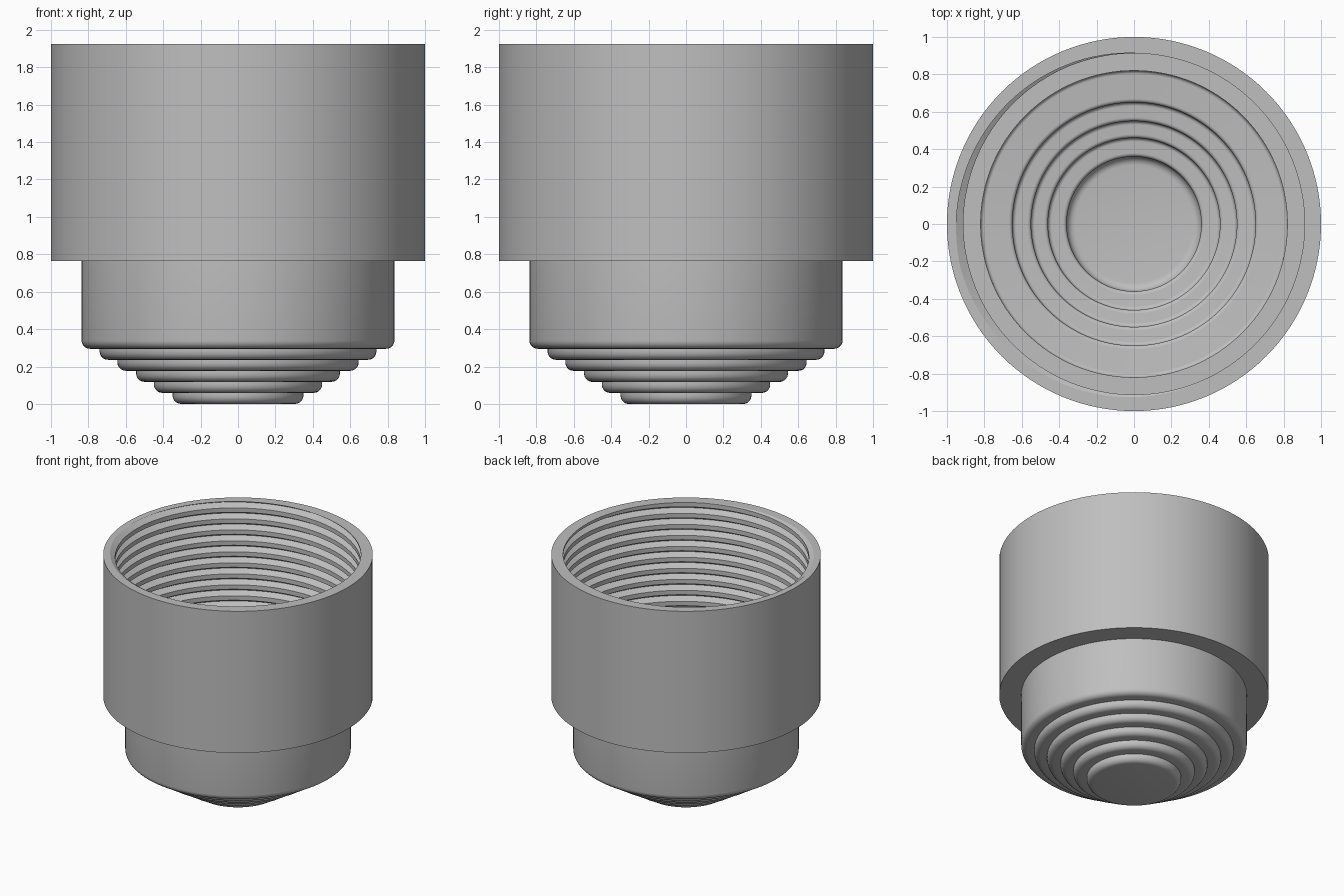
import bpy, bmesh
from math import sin, cos, pi
from mathutils import Vector

if "Cube" in bpy.data.objects:
    bpy.data.objects.remove(bpy.data.objects["Cube"], do_unlink=True)

SEGMENTS = 128
TOP, SHELF = 1.925, 0.82
GREY = (0.52, 0.52, 0.52, 1)

metal = bpy.data.materials.new("plain grey")
metal.use_nodes = True
metal.diffuse_color = GREY
metal.node_tree.nodes["Principled BSDF"].inputs["Base Color"].default_value = GREY


def finish(bm, name):
    mesh = bpy.data.meshes.new(name)
    bm.to_mesh(mesh)
    bm.free()
    mesh.materials.append(metal)
    obj = bpy.data.objects.new(name, mesh)
    bpy.context.collection.objects.link(obj)
    bpy.ops.object.select_all(action='DESELECT')
    obj.select_set(True)
    bpy.context.view_layer.objects.active = obj
    bpy.ops.object.shade_smooth_by_angle()
    return obj


def rounded(corners, steps=5):
    """Turn (radius, height, fillet) corners into a profile with round corners."""
    points = []
    for i, (r, z, fillet) in enumerate(corners):
        p = Vector((r, z))
        if not fillet:
            points.append(p)
            continue
        a = (Vector(corners[i - 1][:2]) - p).normalized() * fillet
        b = (Vector(corners[i + 1][:2]) - p).normalized() * fillet
        for s in range(steps + 1):
            t = s / steps * pi / 2
            points.append(p + a * (1 - sin(t)) + b * (1 - cos(t)))
    return points


def lathe(name, corners):
    bm = bmesh.new()
    rings = []
    for r, z in rounded(corners):
        rings.append([bm.verts.new((r * cos(2 * pi * i / SEGMENTS),
                                    r * sin(2 * pi * i / SEGMENTS), z))
                      for i in range(SEGMENTS)])
    for low, high in zip(rings, rings[1:]):
        for i in range(SEGMENTS):
            j = (i + 1) % SEGMENTS
            bm.faces.new((low[i], low[j], high[j], high[i]))
    bmesh.ops.remove_doubles(bm, verts=bm.verts, dist=1e-5)
    return finish(bm, name)


# Outside: stepped nose, narrow cup and wide collar
outer_radii = [0.35, 0.45, 0.545, 0.645, 0.74, 0.837]
outer = [(0, 0, 0)]
for i, r in enumerate(outer_radii):
    z = i * 0.059
    outer += [(r, z, 0.045), (r, z + 0.059, 0)]
outer[-1] = (0.837, 0.765, 0)
outer += [(1, 0.765, 0), (1, TOP, 0)]
lathe("outer_shell", outer)

# Inside: cup wall and steps down to the round floor
inner = [(0.82, SHELF, 0)]
z = 0.36
for r_wall, r_next in zip([0.82, 0.65, 0.55, 0.46], [0.65, 0.55, 0.46, 0.36]):
    inner += [(r_wall, z, 0.02), (r_next, z, 0.02)]
    z -= 0.06
inner += [(0.36, z - 0.02, 0.045), (0, z - 0.02, 0)]
lathe("inner_steps", inner)

# Threaded bore: helical groove strip, trimmed flat at both ends
PITCH, TURNS = 0.09, 15
BORE, GROOVE = 0.912, 0.957
start = TOP - PITCH * (TURNS - 2 + 195 / 360)
section = [(BORE, -0.3), (GROOVE, 0), (BORE, 0.3), (BORE, 0.7)]
bm = bmesh.new()
columns = []
for k in range(TURNS * SEGMENTS + 1):
    turn = k / SEGMENTS
    angle = 2 * pi * (k % SEGMENTS) / SEGMENTS
    columns.append([bm.verts.new((r * cos(angle), r * sin(angle),
                                  start + PITCH * (turn + off)))
                    for r, off in section])
for a, b in zip(columns, columns[1:]):
    for p in range(3):
        bm.faces.new((a[p], a[p + 1], b[p + 1], b[p]))
bmesh.ops.remove_doubles(bm, verts=bm.verts, dist=1e-5)

# Top rim and inner shelf grow from the trimmed ends
for height, side, radius in ((TOP, 1, 1.0), (SHELF, -1, 0.82)):
    cut = bmesh.ops.bisect_plane(
        bm, geom=bm.verts[:] + bm.edges[:] + bm.faces[:], dist=1e-6,
        plane_co=(0, 0, height), plane_no=(0, 0, side), clear_outer=True)
    edges = [e for e in cut["geom_cut"] if isinstance(e, bmesh.types.BMEdge)]
    grown = bmesh.ops.extrude_edge_only(bm, edges=edges)["geom"]
    for v in grown:
        if isinstance(v, bmesh.types.BMVert):
            flat = Vector((v.co.x, v.co.y, 0)).normalized() * radius
            v.co = (flat.x, flat.y, height)
    for f in grown:
        if isinstance(f, bmesh.types.BMFace):
            f.normal_update()
            if f.normal.z < 0:
                f.normal_flip()
finish(bm, "threaded_bore")
